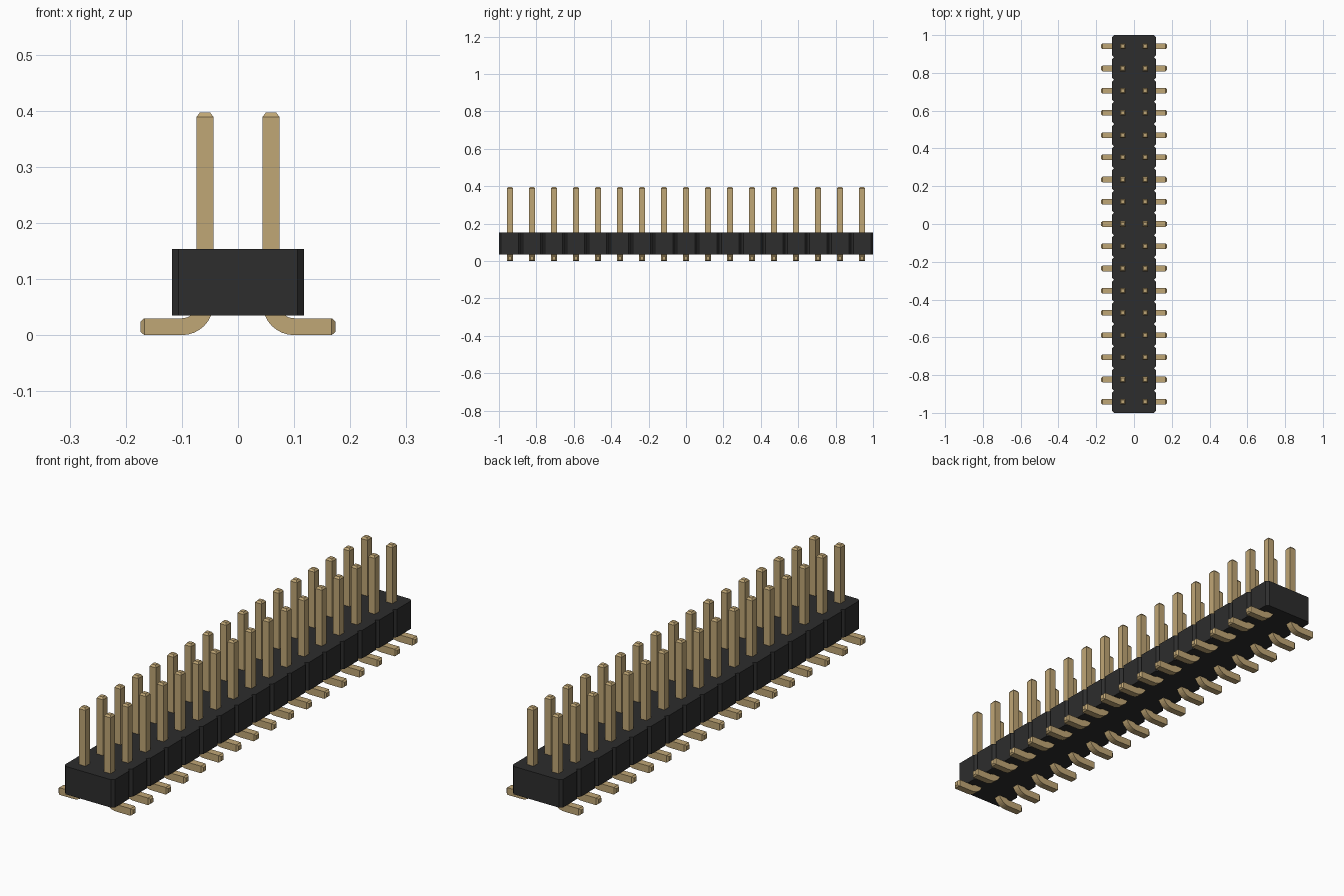
import bpy, bmesh, math
from mathutils import Vector

ROWS = 17
PITCH = 2 / ROWS

cube = bpy.data.objects.get("Cube")
if cube:
    bpy.data.objects.remove(cube, do_unlink=True)


def material(name, rgb, roughness):
    mat = bpy.data.materials.new(name)
    mat.use_nodes = True
    mat.diffuse_color = (*rgb, 1)
    bsdf = mat.node_tree.nodes["Principled BSDF"]
    bsdf.inputs["Base Color"].default_value = (*rgb, 1)
    bsdf.inputs["Roughness"].default_value = roughness
    return mat


def finish(bm, name, mat):
    bmesh.ops.recalc_face_normals(bm, faces=bm.faces)
    mesh = bpy.data.meshes.new(name)
    bm.to_mesh(mesh)
    bm.free()
    mesh.materials.append(mat)
    obj = bpy.data.objects.new(name, mesh)
    bpy.context.collection.objects.link(obj)
    return obj


black = material("black plastic", (0.026, 0.026, 0.026), 0.6)
gold = material("pale gold", (0.53, 0.385, 0.18), 0.5)

# Housing: one outline with a chamfered cell per row, extruded upward
half_width, cut, bottom, top = 0.1176, 0.012, 0.035, 0.153
right_edge = []
for row in range(ROWS):
    start = -1 + row * PITCH
    end = start + PITCH
    right_edge += [(half_width - cut, start), (half_width, start + cut),
                   (half_width, end - cut)]
right_edge.append((half_width - cut, 1))
outline = right_edge + [(-x, y) for x, y in reversed(right_edge)]

bm = bmesh.new()
base = bm.faces.new([bm.verts.new((x, y, bottom)) for x, y in outline])
raised = bmesh.ops.extrude_face_region(bm, geom=[base])["geom"]
bmesh.ops.translate(bm, vec=(0, 0, top - bottom),
                    verts=[v for v in raised if isinstance(v, bmesh.types.BMVert)])
finish(bm, "housing", black)

# Pin: square section swept down through the housing and bent outward
half, pin_x, bend = 0.015, PITCH / 2, 0.041
stations = [(pin_x, 0.397, 0, 0.6), (pin_x, 0.389, 0, 1)]
for step in range(9):
    a = math.pi / 2 * step / 8
    stations.append((pin_x + bend * (1 - math.cos(a)),
                     half + bend * (1 - math.sin(a)), a, 1))
stations += [(0.167, half, math.pi / 2, 1), (0.174, half, math.pi / 2, 0.6)]

bm = bmesh.new()
rings = []
for x, z, angle, scale in stations:
    side = Vector((math.cos(angle), 0, math.sin(angle))) * half * scale
    depth = Vector((0, half * scale, 0))
    centre = Vector((x, 0, z))
    rings.append([bm.verts.new(centre + side * i + depth * j)
                  for i, j in ((-1, -1), (1, -1), (1, 1), (-1, 1))])
for upper, lower in zip(rings, rings[1:]):
    for k in range(4):
        n = (k + 1) % 4
        bm.faces.new((upper[k], upper[n], lower[n], lower[k]))
bm.faces.new(rings[0])
bm.faces.new(rings[-1])
pins = finish(bm, "contact_pins", gold)
pins.location.y = -1 + PITCH / 2

# Mirror to the other column, then repeat along the rows
pins.modifiers.new("columns", "MIRROR").use_axis[0] = True
array = pins.modifiers.new("rows", "ARRAY")
array.count = ROWS
array.use_relative_offset = False
array.use_constant_offset = True
array.constant_offset_displace = (0, PITCH, 0)
